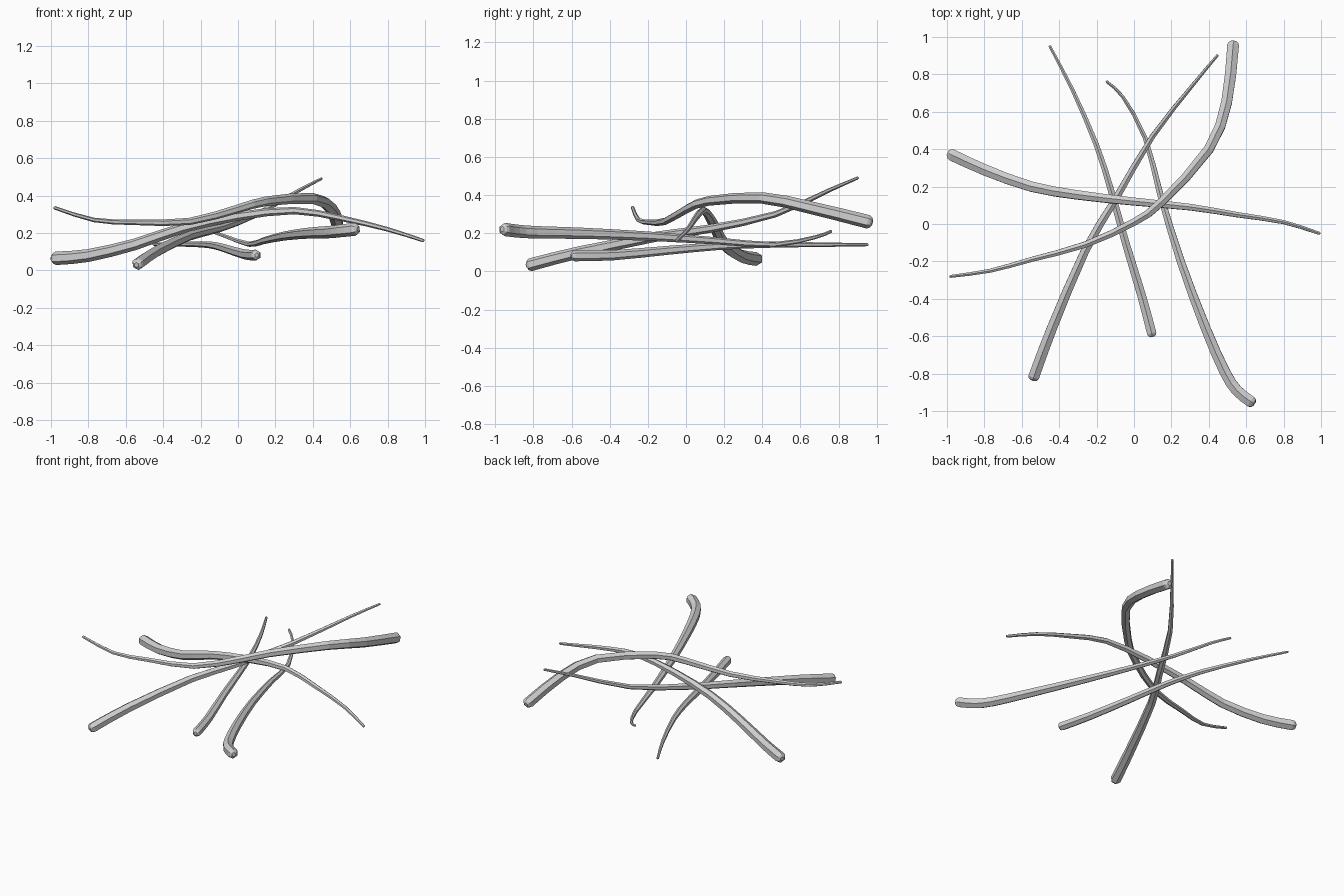
import bpy
import bmesh
import math
from mathutils import Vector

cube = bpy.data.objects.get("Cube")
if cube:
    bpy.data.objects.remove(cube, do_unlink=True)

SIDES = 6

# One plain grey material shared by all sticks
bark = bpy.data.materials.new("light grey bark")
bark.use_nodes = True
bark.diffuse_color = (0.63, 0.63, 0.63, 1)
bark.node_tree.nodes["Principled BSDF"].inputs["Base Color"].default_value = bark.diffuse_color


def smooth_path(points, steps=2):
    """Interpolate the control points with a Catmull-Rom spline."""
    pts = [Vector(p) for p in points]
    pts = [2 * pts[0] - pts[1]] + pts + [2 * pts[-1] - pts[-2]]
    path = []
    for a, b, c, d in zip(pts, pts[1:], pts[2:], pts[3:]):
        for i in range(steps):
            t = i / steps
            path.append(0.5 * (2 * b + (c - a) * t + (2 * a - 5 * b + 4 * c - d) * t ** 2
                               + (3 * b - a - 3 * c + d) * t ** 3))
    return path + [pts[-2]]


def make_stick(name, points, thick, thin):
    """Sweep a tapering polygon, ridge upwards, from the thick end to the thin tip."""
    path = smooth_path(points)
    lengths = [0.0]
    for a, b in zip(path, path[1:]):
        lengths.append(lengths[-1] + (b - a).length)
    stations = [(p, thick + (thin - thick) * (s / lengths[-1]) ** 1.15)
                for p, s in zip(path, lengths)]

    # Rounded caps: extra shrinking rings beyond both ends
    start = (path[0] - path[1]).normalized()
    end = (path[-1] - path[-2]).normalized()
    for reach, size in ((0.4, 0.8), (0.65, 0.4)):
        stations.insert(0, (path[0] + start * thick * reach, thick * size))
        stations.append((path[-1] + end * thin * reach, thin * size))

    bm = bmesh.new()
    rings = []
    side = None
    for i, (p, r) in enumerate(stations):
        before = stations[max(i - 1, 0)][0]
        after = stations[min(i + 1, len(stations) - 1)][0]
        axis = (after - before).normalized()
        side = axis.cross(Vector((0, 0, 1))) if side is None else side - axis * side.dot(axis)
        side.normalize()
        up = side.cross(axis)
        angles = [math.tau * k / SIDES for k in range(SIDES)]
        rings.append([bm.verts.new(p + (up * math.cos(a) + side * math.sin(a)) * r)
                      for a in angles])
    for low, high in zip(rings, rings[1:]):
        for k in range(SIDES):
            n = (k + 1) % SIDES
            bm.faces.new((low[k], low[n], high[n], high[k]))
    bm.faces.new(rings[0])
    bm.faces.new(rings[-1])
    bmesh.ops.recalc_face_normals(bm, faces=bm.faces)

    mesh = bpy.data.meshes.new(name)
    bm.to_mesh(mesh)
    bm.free()
    mesh.materials.append(bark)
    bpy.context.collection.objects.link(bpy.data.objects.new(name, mesh))


# Long stick lying from left to right
make_stick("crossing_stick", [
    (-.975, .37, .065), (-.8, .29, .08), (-.55, .2, .14), (-.3, .155, .225),
    (0, .12, .29), (.3, .09, .32), (.55, .05, .28), (.8, .01, .22), (.99, -.05, .16)],
    .036, .009)

# Arched stick on top of the pile
make_stick("arched_stick", [
    (-.98, -.28, .335), (-.77, -.25, .27), (-.55, -.19, .258), (-.26, -.11, .262),
    (0, .01, .33), (.15, .12, .37), (.4, .4, .385), (.495, .65, .335), (.53, .955, .26)][::-1],
    .036, .009)

# Stick rising towards the back
make_stick("rising_stick", [
    (-.535, -.815, .035), (-.44, -.56, .1), (-.26, -.14, .185), (-.1, .13, .225),
    (.1, .47, .3), (.32, .75, .425), (.445, .9, .49)], .034, .008)

# Bent stick with a crooked thick end
make_stick("bent_stick", [
    (.625, -.95, .22), (.55, -.89, .212), (.485, -.79, .205), (.38, -.55, .2),
    (.25, -.2, .185), (.14, .16, .16), (.06, .46, .14), (-.06, .68, .18), (-.145, .76, .21)],
    .035, .008)

# Short stick lying lowest
make_stick("short_stick", [
    (.095, -.585, .082), (.04, -.38, .085), (-.045, -.1, .11), (-.12, .17, .132),
    (-.2, .42, .14), (-.33, .72, .14), (-.45, .95, .14)], .029, .008)
